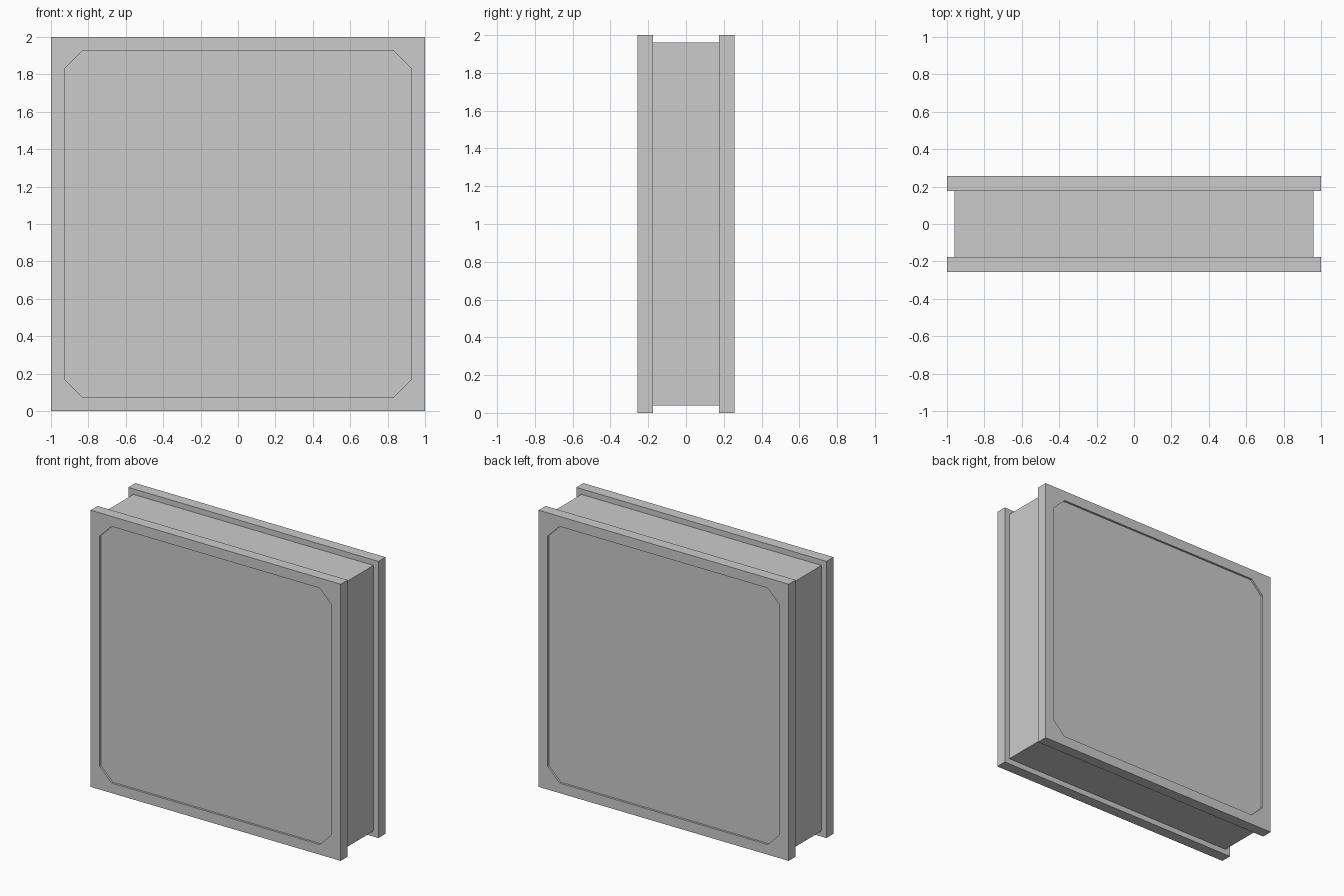
import bpy, bmesh

if "Cube" in bpy.data.objects:
    bpy.data.objects.remove(bpy.data.objects["Cube"])

MID_Z = 1.0          # height of the block centre
OUT_Y, IN_Y = -0.256, -0.176   # front and back of the face frame
PANE_Y = OUT_Y + 0.015         # floor of the recessed pane


def square(bm, half, y):
    return [bm.verts.new((sx * half, y, MID_Z + sz * half))
            for sx, sz in ((-1, -1), (1, -1), (1, 1), (-1, 1))]


def octagon(bm, half, cut, y):
    # two points per clipped corner, same corner order as square()
    h, c = half, half - cut
    pts = ((-h, -c), (-c, -h), (c, -h), (h, -c), (h, c), (c, h), (-c, h), (-h, c))
    return [bm.verts.new((x, y, MID_Z + z)) for x, z in pts]


def bridge(bm, a, b):
    n = len(a)
    for i in range(n):
        j = (i + 1) % n
        bm.faces.new((a[i], a[j], b[j], b[i]))


bm = bmesh.new()

# recessed pane with clipped corners and its shallow wall
floor = octagon(bm, 0.927, 0.095, PANE_Y)
rim = octagon(bm, 0.927, 0.095, OUT_Y)
bm.faces.new(floor)
bridge(bm, floor, rim)

# flat border between clipped pane and square edge
outer = square(bm, 1.0, OUT_Y)
for i in range(4):
    j = (i + 1) % 4
    bm.faces.new((outer[i], rim[2 * i], rim[2 * i + 1]))
    bm.faces.new((outer[i], outer[j], rim[2 * j], rim[2 * i + 1]))

# frame edge, step inwards, and core side up to the middle plane
back = square(bm, 1.0, IN_Y)
neck = square(bm, 0.96, IN_Y)
middle = square(bm, 0.96, 0.0)
bridge(bm, outer, back)
bridge(bm, back, neck)
bridge(bm, neck, middle)

# orient outwards: the pane floor must face the front
bmesh.ops.recalc_face_normals(bm, faces=bm.faces)
bm.faces.ensure_lookup_table()
if bm.faces[0].normal.y > 0:
    bmesh.ops.reverse_faces(bm, faces=bm.faces)

mesh = bpy.data.meshes.new("glass_block")
bm.to_mesh(mesh)
bm.free()
block = bpy.data.objects.new("glass_block", mesh)
bpy.context.collection.objects.link(block)

# mirrored back half
mirror = block.modifiers.new("back_half", 'MIRROR')
mirror.use_axis = (False, True, False)
mirror.use_clip = True
